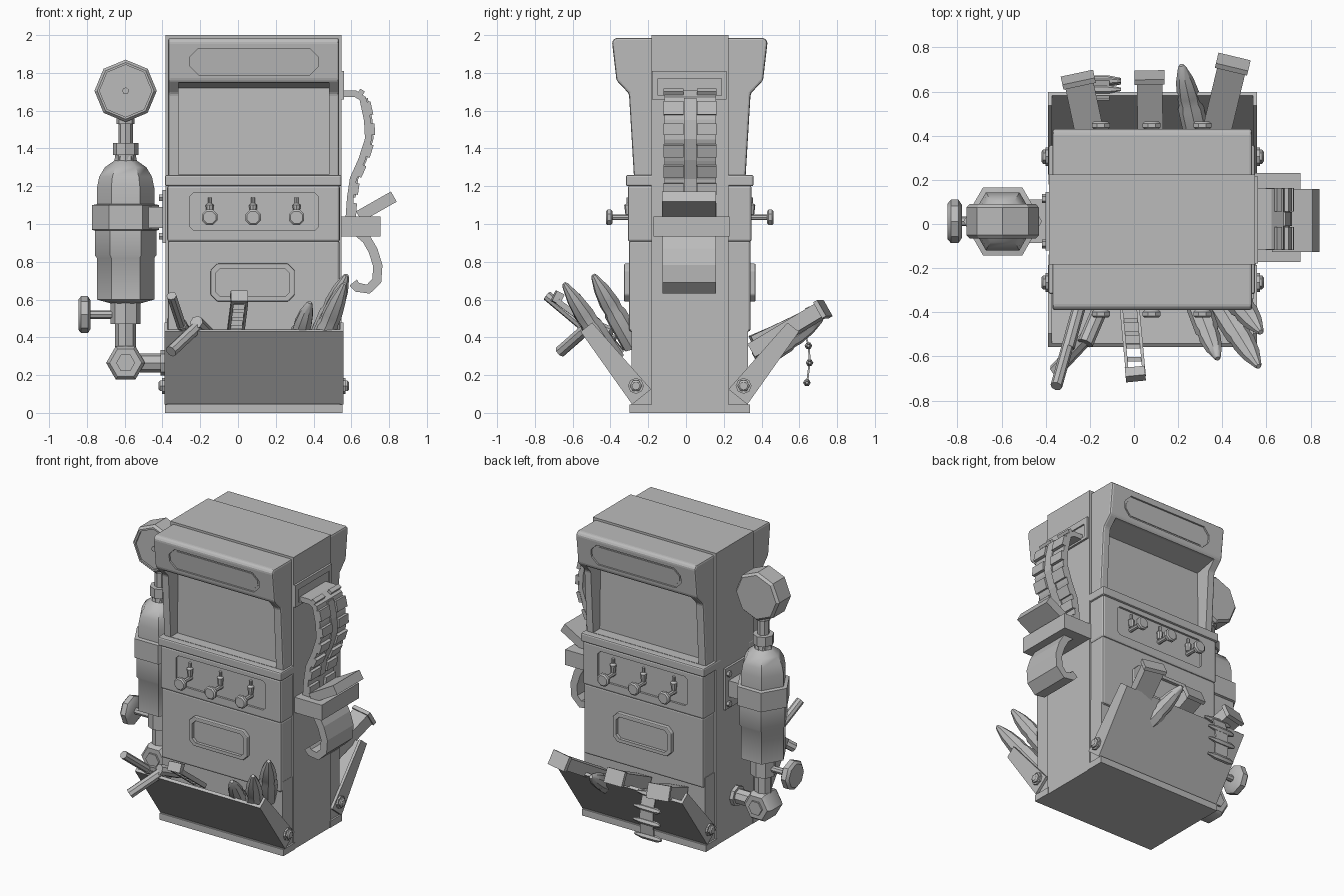
import bpy, bmesh, math
from mathutils import Vector, Matrix

if "Cube" in bpy.data.objects:
    bpy.data.objects.remove(bpy.data.objects["Cube"])

grey = bpy.data.materials.new("plain_grey")
grey.diffuse_color = (0.5, 0.5, 0.5, 1)
grey.use_nodes = True
grey.node_tree.nodes["Principled BSDF"].inputs["Base Color"].default_value = grey.diffuse_color
CY = 0.02              # depth centre of the cabinet
X0, X1 = -0.375, 0.54  # cabinet sides


def make(name, bm, bevel=0, smooth=False):
    bmesh.ops.recalc_face_normals(bm, faces=bm.faces)
    me = bpy.data.meshes.new(name)
    bm.to_mesh(me)
    bm.free()
    me.materials.append(grey)
    if smooth:
        me.shade_smooth()
        me.set_sharp_from_angle(angle=math.radians(40))
    ob = bpy.data.objects.new(name, me)
    bpy.context.collection.objects.link(ob)
    if bevel:
        m = ob.modifiers.new("bevel", "BEVEL")
        m.width, m.segments, m.limit_method = bevel, 2, "ANGLE"
    return ob


def prism(name, pts, a, b, axis="x", bevel=0, shear=0):
    """Extrude a profile: (y, z) along x, or (x, z) along y. Shear tilts y with z."""
    bm = bmesh.new()
    ends = []
    for t in (a, b):
        if axis == "x":
            ends.append([bm.verts.new((t, p, q)) for p, q in pts])
        else:
            ends.append([bm.verts.new((p, t + shear * (q - pts[0][1]), q)) for p, q in pts])
    bm.faces.new(ends[0])
    bm.faces.new(ends[1][::-1])
    n = len(pts)
    for i in range(n):
        j = (i + 1) % n
        bm.faces.new((ends[0][i], ends[0][j], ends[1][j], ends[1][i]))
    return make(name, bm, bevel)


def box(name, x0, x1, y0, y1, z0, z1, bevel=0):
    return prism(name, [(y0, z0), (y1, z0), (y1, z1), (y0, z1)], x0, x1, "x", bevel)


def lathe(name, prof, origin, direction=(0, 0, 1), seg=8, turn=0, smooth=True):
    """Closed turned solid from (radius, distance) points along a direction."""
    bm = bmesh.new()
    mat = Matrix.Translation(origin) @ Vector(direction).to_track_quat("Z", "Y").to_matrix().to_4x4()
    rings = []
    for r, h in prof:
        rings.append([bm.verts.new(mat @ Vector((r * math.cos(turn + math.tau * i / seg),
                      r * math.sin(turn + math.tau * i / seg), h))) for i in range(seg)])
    for p, q in zip(rings, rings[1:]):
        for i in range(seg):
            j = (i + 1) % seg
            bm.faces.new((p[i], p[j], q[j], q[i]))
    bm.faces.new(rings[0])
    bm.faces.new(rings[-1])
    return make(name, bm, 0, smooth)


def rod(name, p, q, r, seg=8, turn=0):
    d = Vector(q) - Vector(p)
    return lathe(name, [(r, 0), (r, d.length)], p, d, seg, turn)


def bar(name, p, q, w, t, bevel=0):
    """Box between two points, width w across, thickness t."""
    p, q = Vector(p), Vector(q)
    d = (q - p).normalized()
    side = d.cross(Vector((0, 0, 1))).normalized()
    up = side.cross(d)
    bm = bmesh.new()
    bmesh.ops.create_cube(bm, size=1)
    for v in bm.verts:
        v.co = (p + q) / 2 + d * v.co.x * (q - p).length + side * v.co.y * w + up * v.co.z * t
    return make(name, bm, bevel)


def strip(name, path, t, y0, y1):
    """Thick ribbon following an (x, z) path."""
    left, right = [], []
    for i, p in enumerate(path):
        a, b = Vector(path[max(i - 1, 0)]), Vector(path[min(i + 1, len(path) - 1)])
        d = (b - a).normalized()
        n = Vector((-d.y, d.x)) * t / 2
        left.append(tuple(Vector(p) + n))
        right.append(tuple(Vector(p) - n))
    return prism(name, left + right[::-1], y0, y1, "y")


def octo(x0, x1, z0, z1, c):
    return [(x0 + c, z0), (x1 - c, z0), (x1, z0 + c), (x1, z1 - c),
            (x1 - c, z1), (x0 + c, z1), (x0, z1 - c), (x0, z0 + c)]


def cut(ob, cutter):
    m = ob.modifiers.new("cut", "BOOLEAN")
    m.object, m.operation, m.solver = cutter, "DIFFERENCE", "EXACT"
    cutter.hide_render = True
    cutter.display_type = "WIRE"


# central spine of the cabinet
box("spine", -0.385, 0.548, -0.183, 0.225, 0, 2.0)

# matching front and back halves
for s, tag in ((-1, "front"), (1, "back")):
    def Y(d):
        return CY + s * d

    def yz(pts):
        return [(Y(d), z) for d, z in pts]

    # hood with screen recess and sign panel
    hood = prism(tag + "_hood", yz([(0.1, 1.985), (0.395, 1.985), (0.412, 1.965), (0.388, 1.76),
                 (0.322, 1.69), (0.295, 1.24), (0.1, 1.24)]), X0 + .005, X1 - .005, "x", 0.012)
    cut(hood, prism(tag + "_screen_cutter", yz([(0.225, 1.262), (0.5, 1.262), (0.5, 1.75),
                    (0.36, 1.75), (0.215, 1.72)]), -0.316, 0.482))
    cut(hood, prism(tag + "_sign_cutter", octo(-0.255, 0.425, 1.79, 1.93, 0.045), Y(0.380), Y(0.6),
                    "y", shear=s * 0.117))
    prism(tag + "_sign_plate", octo(-0.24, 0.41, 1.803, 1.917, 0.04), Y(0.376), Y(0.386), "y", shear=s * 0.117)

    # ledge, control section, coin section, base
    box(tag + "_ledge", X0 - .012, X1 + .008, Y(0.15), Y(0.338), 1.20, 1.26, 0.01)
    panel = box(tag + "_control_section", X0, X1, Y(0.1), Y(0.328), 0.905, 1.205, 0.014)
    cut(panel, prism(tag + "_control_cutter", octo(-0.255, 0.425, 0.965, 1.165, 0.02),
                     Y(0.314), Y(0.5), "y"))
    box(tag + "_coin_section", X0 + .004, X1 - .002, Y(0.1), Y(0.322), 0.43, 0.915, 0.014)
    box(tag + "_base", X0, X1, Y(0.1), Y(0.308), 0, 0.5)
    box(tag + "_plinth", X0 - .012, X1 + .012, Y(0.19), Y(0.318), 0, 0.045)

    # coin window
    frame = prism(tag + "_coin_frame", octo(-0.145, 0.30, 0.59, 0.79, 0.035), Y(0.31), Y(0.348), "y", 0.006)
    cut(frame, prism(tag + "_coin_cutter", octo(-0.118, 0.273, 0.615, 0.765, 0.025),
                     Y(0.327), Y(0.5), "y"))

    # control knobs with small levers
    for x in (-0.15, 0.08, 0.31):
        rod(tag + "_knob_stem", (x, Y(0.30), 1.035), (x, Y(0.42), 1.035), 0.015)
        lathe(tag + "_knob", [(0.035, 0), (0.044, 0.008), (0.044, 0.026), (0.035, 0.034)],
              (x, Y(0.41), 1.035), (0, s, 0), 8, math.pi / 8)
        lathe(tag + "_lever", [(0.016, 0), (0.022, 0.05), (0.010, 0.06), (0.010, 0.09)],
              (x, Y(0.325), 1.05))

    # tilted open tray with hinge bolts
    outer, low = (0.578, 0.43), (0.305, 0.045)
    prism(tag + "_tray_wall", yz([outer, low, (0.289, 0.057), (0.562, 0.442)]), -0.388, 0.556)
    for x, d in ((-0.39, 1), (0.558, -1)):
        prism(tag + "_tray_side", yz([outer, low, (0.205, 0.125), (0.517, 0.478)]), x, x + d * 0.018)
        lathe(tag + "_hinge_washer", [(0.042, 0), (0.042, 0.012)], (x, Y(0.285), 0.143), (-d, 0, 0), 8)
        lathe(tag + "_hinge_bolt", [(0.032, 0), (0.032, 0.022), (0.022, 0.03)],
              (x, Y(0.285), 0.143), (-d, 0, 0), 6)

# gas tank on the left side
TX, TY = -0.595, 0.012
lathe("tank", [(0.08, 0.58), (0.152, 0.60), (0.152, 0.82), (0.163, 0.835), (0.163, 0.965), (0.178, 0.97),
               (0.178, 1.10), (0.152, 1.105), (0.152, 1.19), (0.14, 1.25), (0.11, 1.30), (0.06, 1.335),
               (0.055, 1.36)], (TX, TY, 0), seg=6)
lathe("tank_neck", [(0.055, 1.33), (0.055, 1.365), (0.067, 1.365), (0.067, 1.43), (0.038, 1.43),
                    (0.038, 1.53), (0.048, 1.53), (0.048, 1.58)], (TX, TY, 0))
lathe("valve_block", [(0.055, 0.3), (0.055, 0.47), (0.08, 0.47), (0.08, 0.59)], (TX, TY, 0))
rod("valve_stem", (-0.66, TY, 0.52), (-0.79, TY, 0.52), 0.022)
lathe("valve_wheel", [(0.075, 0), (0.098, 0.015), (0.098, 0.05), (0.08, 0.065)], (-0.78, TY, 0.52), (-1, 0, 0))
hexa = lathe("elbow_fitting", [(0.085, 0), (0.103, 0.02), (0.103, 0.14), (0.085, 0.16)],
             (TX, TY + 0.08, 0.265), (0, -1, 0), 6)
for sy in (-1, 1):
    lathe("fitting_cap", [(0.05, 0), (0.05, 0.012)], (TX, TY + sy * 0.08, 0.265), (0, sy, 0), 6)
rod("outlet_pipe", (-0.52, TY, 0.265), (-0.37, TY, 0.265), 0.05)
rod("pipe_flange", (-0.41, TY, 0.265), (-0.375, TY, 0.265), 0.068)
box("tank_plate", -0.4, -0.37, -0.12, 0.145, 0.90, 1.18)
box("tank_clamp", -0.5, -0.39, -0.085, 0.11, 0.98, 1.09)
for y in (-0.09, 0.115):
    for z in (0.935, 1.14):
        rod("plate_bolt", (-0.39, y, z), (-0.418, y, z), 0.02, 6)

# pressure gauge
gauge = lathe("gauge_case", [(0.15, -0.078), (0.165, -0.062), (0.165, 0.062), (0.15, 0.078)],
              (TX, TY, 1.705), (0, -1, 0), 8, 0, False)
cut(gauge, lathe("gauge_cutter", [(0.138, 0.066), (0.138, 0.2)], (TX, TY, 1.705), (0, -1, 0), 8, 0, False))
rod("gauge_hub", (TX, TY - 0.06, 1.705), (TX, TY - 0.074, 1.705), 0.018)
bar("gauge_needle", (TX, TY - 0.07, 1.705), (TX + 0.09, TY - 0.07, 1.795), 0.006, 0.008)

# feed belt on the right side
mount = box("belt_mount", 0.53, 0.562, -0.18, 0.215, 1.66, 1.81)
cut(mount, box("mount_cutter", 0.552, 0.6, -0.148, 0.188, 1.68, 1.77))
upper = [(0.53, 1.69), (0.62, 1.69), (0.66, 1.665), (0.685, 1.55), (0.69, 1.45),
         (0.655, 1.34), (0.61, 1.24), (0.595, 1.14), (0.585, 1.0)]
lower = [(0.62, 0.97), (0.68, 0.92), (0.715, 0.86), (0.74, 0.78), (0.735, 0.70),
         (0.69, 0.655), (0.63, 0.665), (0.61, 0.69)]
strip("upper_belt", upper, 0.036, -0.115, 0.16)
strip("lower_belt", lower, 0.05, -0.125, 0.158)
for a, b in zip(upper[1:], upper[2:]):
    a, b = Vector(a), Vector(b)
    d = (b - a).normalized()
    n = Vector((-d.y, d.x)) * 0.024
    p, q = a.lerp(b, 0.2) + n, a.lerp(b, 0.8) + n
    for y in (-0.066, 0.11):
        bar("belt_link", (p.x, y, p.y), (q.x, y, q.y), 0.105, 0.026)
strip("belt_rib", [(x + 0.02, z) for x, z in upper[2:8]], 0.014, -0.01, 0.055)
box("belt_bracket", 0.53, 0.755, -0.172, 0.23, 0.935, 1.04)
bar("belt_flap", (0.64, 0.015, 1.04), (0.825, 0.015, 1.145), 0.285, 0.062)


# loose rounds, magazines and tools in the trays
def shell(p, q, r=0.055):
    L = (Vector(q) - Vector(p)).length
    lathe("shell", [(r, 0), (r, L * 0.45), (r * 0.85, L * 0.5), (r * 0.9, L * 0.6), (r * 0.7, L * 0.8),
                    (r * 0.32, L * 0.97), (r * 0.2, L)], p, Vector(q) - Vector(p), 8)


shell((0.29, -0.37, 0.30), (0.38, -0.61, 0.585))
shell((0.40, -0.38, 0.28), (0.565, -0.645, 0.685), 0.06)
shell((0.42, -0.28, 0.36), (0.575, -0.49, 0.73), 0.06)
shell((0.29, 0.38, 0.28), (0.215, 0.72, 0.50), 0.058)

# ladder shaped clip
for dx in (-0.038, 0.038):
    bar("clip_rail", (dx - 0.02, -0.38, 0.37), (dx + 0.008, -0.68, 0.59), 0.014, 0.03)
for k in range(6):
    f = k / 5
    bar("clip_rung", (-0.056 + 0.028 * f, -0.38 - 0.29 * f, 0.37 + 0.21 * f),
        (0.016 + 0.028 * f, -0.38 - 0.29 * f, 0.37 + 0.21 * f), 0.02, 0.02)
bar("clip_end", (0.004, -0.66, 0.60), (0.008, -0.70, 0.62), 0.09, 0.06)

# bent tools
rod("tool_handle", (-0.20, -0.50, 0.47), (-0.355, -0.665, 0.325), 0.032)
rod("tool_neck", (-0.16, -0.40, 0.42), (-0.22, -0.54, 0.48), 0.036)
rod("pry_bar", (-0.25, -0.38, 0.38), (-0.30, -0.56, 0.47), 0.03)
rod("pry_bar_tip", (-0.30, -0.55, 0.465), (-0.352, -0.735, 0.62), 0.027)

# box magazines at the back
for p, q, w in (((-0.19, 0.36, 0.37), (-0.255, 0.665, 0.50), 0.13),
                ((0.075, 0.36, 0.37), (0.07, 0.675, 0.52), 0.115),
                ((0.36, 0.36, 0.33), (0.45, 0.735, 0.555), 0.13)):
    bar("magazine", p, q, w, 0.08)
    d = (Vector(q) - Vector(p)).normalized()
    bar("magazine_cap", Vector(q) - d * 0.025, q, w + 0.02, 0.098)

# hanging cartridge string
web = [(0.56, 0.44), (0.62, 0.425), (0.645, 0.36), (0.65, 0.27), (0.635, 0.15)]
for a, b in zip(web, web[1:]):
    prism("string_web", [a, b, (b[0] + 0.01, b[1] - 0.004), (a[0] + 0.01, a[1] + 0.004)], -0.21, -0.11)
for y, z in ((0.61, 0.435), (0.648, 0.355), (0.654, 0.265), (0.64, 0.16)):
    lathe("string_round", [(0.01, 0), (0.02, 0.03), (0.02, 0.14), (0.008, 0.2)], (-0.26, y, z), (1, 0, 0), 6)
